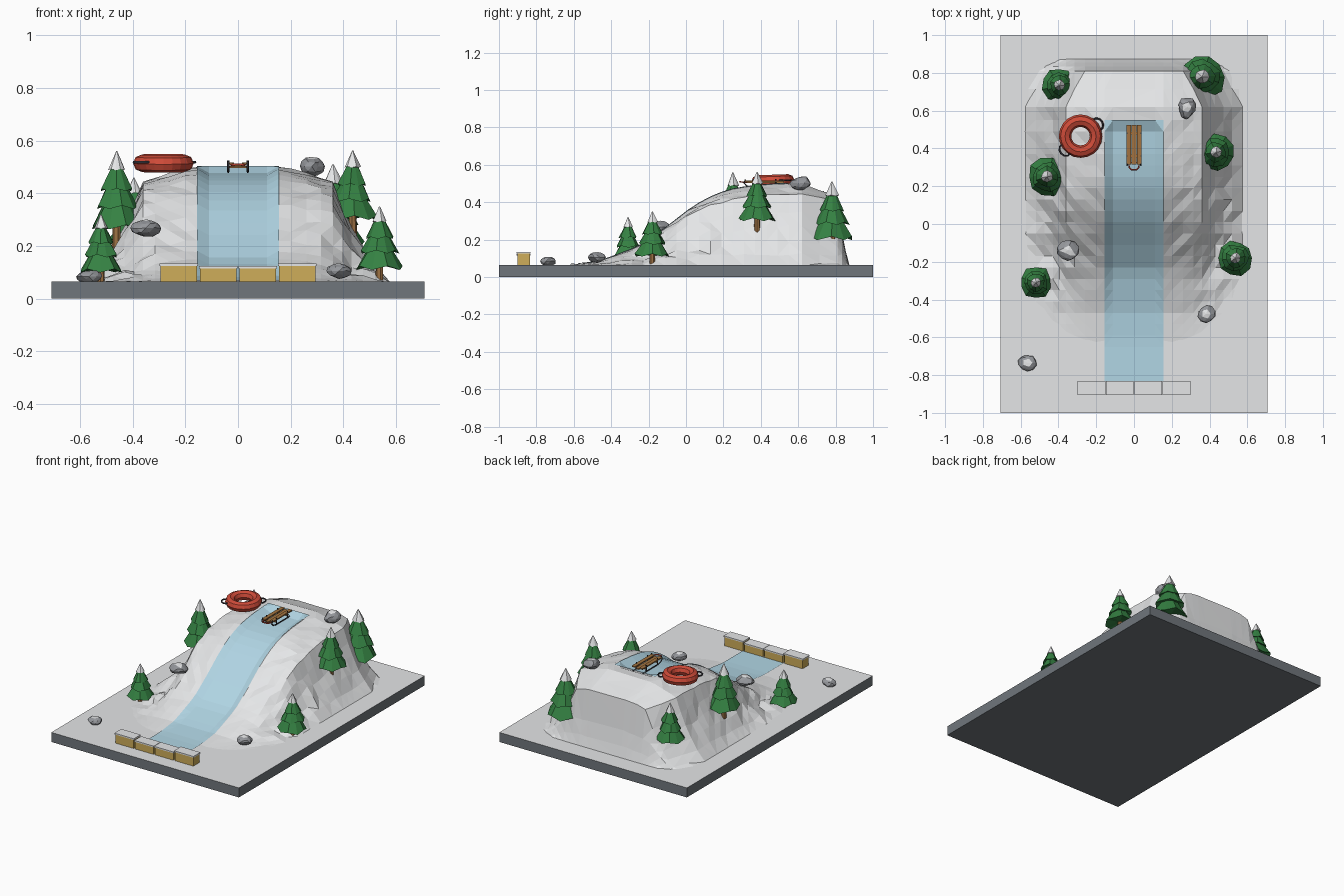
import bpy, bmesh, math, random
from mathutils import Vector, Matrix

random.seed(7)
if "Cube" in bpy.data.objects:
    bpy.data.objects.remove(bpy.data.objects["Cube"])


def material(name, r, g, b):
    m = bpy.data.materials.new(name)
    m.use_nodes = True
    m.diffuse_color = (r, g, b, 1)
    m.node_tree.nodes["Principled BSDF"].inputs["Base Color"].default_value = (r, g, b, 1)
    return m


SNOW = material("snow white", .82, .83, .84)
SLATE = material("slate grey", .16, .18, .20)
ICE = material("ice blue", .44, .67, .78)
STRAW = material("straw yellow", .62, .42, .10)
GREEN = material("pine green", .035, .22, .055)
BARK = material("bark brown", .33, .16, .055)
WOOD = material("sled wood", .36, .17, .05)
RED = material("tube red", .62, .07, .04)
METAL = material("dark metal", .035, .035, .045)
ROCK = material("rock grey", .30, .31, .33)


def finish(name, bm, *mats):
    bmesh.ops.recalc_face_normals(bm, faces=bm.faces)
    me = bpy.data.meshes.new(name)
    bm.to_mesh(me)
    bm.free()
    for m in mats:
        me.materials.append(m)
    ob = bpy.data.objects.new(name, me)
    bpy.context.collection.objects.link(ob)
    return ob


def box(name, centre, size, *mats):
    bm = bmesh.new()
    mat = Matrix.Translation(centre) @ Matrix.Diagonal((*size, 1))
    bmesh.ops.create_cube(bm, size=1, matrix=mat)
    return finish(name, bm, *mats)


def tube(name, points, radius, mat, closed=False):
    cu = bpy.data.curves.new(name, "CURVE")
    cu.dimensions = "3D"
    cu.bevel_depth, cu.bevel_resolution = radius, 1
    cu.use_fill_caps = True
    sp = cu.splines.new("POLY")
    sp.points.add(len(points) - 1)
    for p, co in zip(sp.points, points):
        p.co = (*co, 1)
    sp.use_cyclic_u = closed
    cu.materials.append(mat)
    ob = bpy.data.objects.new(name, cu)
    bpy.context.collection.objects.link(ob)


def interp(table, v):
    if v <= table[0][0]:
        return table[0][1]
    for (a, p), (b, q) in zip(table, table[1:]):
        if v <= b:
            return p + (q - p) * (v - a) / (b - a)
    return table[-1][1]


def clamp(v):
    return max(0, min(1, v))


# Base slab with a snowy top face
base = box("base", (0, 0, .0325), (1.414, 2, .065), SLATE, SNOW)
for f in base.data.polygons:
    f.material_index = int(f.normal.z > .9)

# Hill shape: ridge profile along y and wall falloff
FLOOR = .06
RIDGE = [(-.65, .062), (-.46, .085), (-.25, .165), (-.1, .27), (0, .35), (.1, .415),
         (.22, .465), (.35, .488), (.5, .5), (.62, .5), (.81, .43)]
WALL = [(0, 1), (.1, .85), (.35, .5), (.65, .22), (1, 0)]


def ridge(y):
    return interp(RIDGE, y)


def channel(y):
    return .025 * clamp((ridge(y) - .065) / .1) * clamp((.55 - y) / .06)


def hill_z(x, y):
    ax = abs(x)
    if ax < .156 and y < .56:
        return ridge(y) - (channel(y) + .006 if ax < .12 else .001)
    half = interp([(-.65, .2), (-.3, .3), (0, .36), (.62, .36), (.81, .27)], y)
    tx = max(0, ax - half) / (.58 - half if y < .62 else .22)
    ty = max(0, y - .81) / .065
    f = interp(WALL, math.hypot(tx, ty))
    shoulder = 1 - .13 * clamp((ax - .17) / .19)
    rough = random.uniform(-1, 1) * (.006 + .035 * f * (1 - f)) if f > .02 else 0
    if y < .2 and ax > .2:
        rough *= 1.8
    if y > .55:
        rough *= .4
    return max(FLOOR, FLOOR + (ridge(y) - FLOOR) * f * shoulder + rough * clamp((ridge(y) - .07) * 6))


rows = [-.65 + i * .06 for i in range(19)] + [.49, .55, .62, .715, .81, .835, .855, .875]
half_cols = [.11, .155, .2, .26, .315, .36, .395, .43, .475, .52, .58]
cols = [-c for c in reversed(half_cols)] + half_cols


def sheet(name, xs, ys, height, mat):
    bm = bmesh.new()
    grid = [[bm.verts.new((x, y, height(x, y))) for x in xs] for y in ys]
    for a, b in zip(grid, grid[1:]):
        for i in range(len(xs) - 1):
            bm.faces.new((a[i], a[i + 1], b[i + 1], b[i]))
    bmesh.ops.triangulate(bm, faces=bm.faces)
    ob = finish(name, bm, mat)
    if sum(p.normal.z for p in ob.data.polygons) < 0:
        ob.data.flip_normals()


sheet("snow_hill", cols, rows, hill_z, SNOW)

# Ice slide lying in the channel
ice_rows = [-.83, -.74] + [y for y in rows if y < .56]
sheet("ice_slide", [-.155, -.11, .11, .155], ice_rows,
      lambda x, y: max(.069, ridge(y) + .003 - (channel(y) if abs(x) < .12 else 0)), ICE)

# Straw bales with snow caps at the end of the run
for i in range(4):
    x = -.225 + i * .15
    top = .125 if i in (0, 3) else .115
    box(f"bale_{i}", (x, -.868, (top + .062) / 2), (.138, .066, top - .062), STRAW)
    box(f"bale_cap_{i}", (x, -.868, top + .004), (.147, .074, .009), SNOW)


# Pine trees: trunk, three ragged tiers and a snow tip
def ragged_cone(name, x, y, rings, n, mat):
    bm = bmesh.new()
    turn = random.random()
    loops = []
    for k, (r, z, wobble) in enumerate(rings):
        loop = []
        for i in range(n):
            a = math.tau * i / n + turn
            rr = r * (1 + wobble * random.uniform(-.12, .08))
            zz = z + wobble * r * (.1 if i % 2 else -.06)
            loop.append(bm.verts.new((x + rr * math.cos(a), y + rr * math.sin(a), zz)))
        loops.append(loop)
    for a, b in zip(loops, loops[1:]):
        for i in range(n):
            bm.faces.new((a[i], a[(i + 1) % n], b[(i + 1) % n], b[i]))
    for loop in (loops[0], loops[-1]):
        bm.faces.new(loop)
    bmesh.ops.triangulate(bm, faces=[f for f in bm.faces if len(f.verts) > 4])
    finish(name, bm, mat)


def tree(i, x, y, foot, low, tip, r):
    h = tip - low
    ragged_cone(f"tree_{i}_trunk", x, y, [(r * .17, foot - .03, 0), (r * .13, low + h * .3, 0)], 7, BARK)
    for k, (size, z0, z1, rt) in enumerate([(1, 0, .36, .42), (.78, .26, .6, .3), (.56, .49, .82, .16)]):
        ragged_cone(f"tree_{i}_tier_{k}", x, y, [(r * size * .3, low + h * (z0 + .05), 0),
                    (r * size, low + h * z0, 1), (r * rt, low + h * z1, 0)], 10, GREEN)
    ragged_cone(f"tree_{i}_snow_tip", x, y, [(r * .31, low + h * .755, 1), (r * .02, tip, 0)], 10, SNOW)


for i, t in enumerate([(-.46, .25, .22, .27, .56, .103), (-.395, .735, .18, .22, .46, .093),
                       (-.52, -.31, .08, .105, .32, .085), (.36, .78, .155, .205, .51, .122),
                       (.435, .38, .265, .305, .562, .098), (.537, -.18, .08, .115, .35, .094)]):
    tree(i, *t)


# Boulders with a light snow dusting on top
def boulder(i, x, y, z, rx, ry, rz):
    bm = bmesh.new()
    bmesh.ops.create_icosphere(bm, subdivisions=2, radius=1)
    bumps = [Vector([random.uniform(-1, 1) for _ in range(3)]).normalized() for _ in range(9)]
    for v in bm.verts:
        for d in bumps:
            over = v.co.dot(d) - .78
            if over > 0:
                v.co -= d * over
        v.co = Vector((x + v.co.x * rx, y + v.co.y * ry, z + v.co.z * rz))
    bm.normal_update()
    for f in bm.faces:
        f.material_index = int(f.normal.z > .93)
    finish(f"boulder_{i}", bm, ROCK, SNOW)


for i, b in enumerate([(-.35, -.14, .268, .062, .056, .037), (.28, .615, .502, .052, .062, .04),
                       (.383, -.475, .105, .05, .05, .03), (-.565, -.735, .084, .052, .045, .028)]):
    boulder(i, *b)

# Inflatable snow tube with two rope handles
bpy.ops.mesh.primitive_torus_add(major_segments=20, minor_segments=8, major_radius=.082,
                                 minor_radius=.033, location=(-.283, .465, .514),
                                 rotation=(math.radians(2), 0, 0))
ring = bpy.context.object
ring.name = "snow_tube"
ring.data.materials.append(RED)
for k, angle in enumerate((math.radians(35), math.radians(222))):
    pts = []
    for j in range(7):
        s = math.pi * j / 6
        a = angle + .3 * math.cos(s)
        r = .108 + .03 * math.sin(s)
        pts.append((-.283 + r * math.cos(a), .465 + r * math.sin(a), .518))
    tube(f"tube_handle_{k}", pts, .005, METAL)

# Wooden sled on metal runners
for k, x in enumerate((-.028, 0, .028)):
    box(f"sled_slat_{k}", (x, .42, .506 + abs(x) * .25), (.025, .21, .008), WOOD)
for y in (.36, .48):
    box("sled_crossbar", (0, y, .499), (.076, .014, .007), WOOD)
for s in (-1, 1):
    x = s * .037
    tube("sled_runner", [(x, .525, .481), (x, .35, .481), (x, .325, .487), (x, .31, .502),
                         (x, .318, .522)], .004, METAL)
    for y in (.36, .48):
        tube("sled_post", [(x, y, .481), (x, y, .524)], .004, METAL)
tube("sled_pull_loop", [(-.026, .325, .505), (-.026, .3, .508), (-.014, .288, .509),
                        (.014, .288, .509), (.026, .3, .508), (.026, .325, .505)], .004, RED, True)
